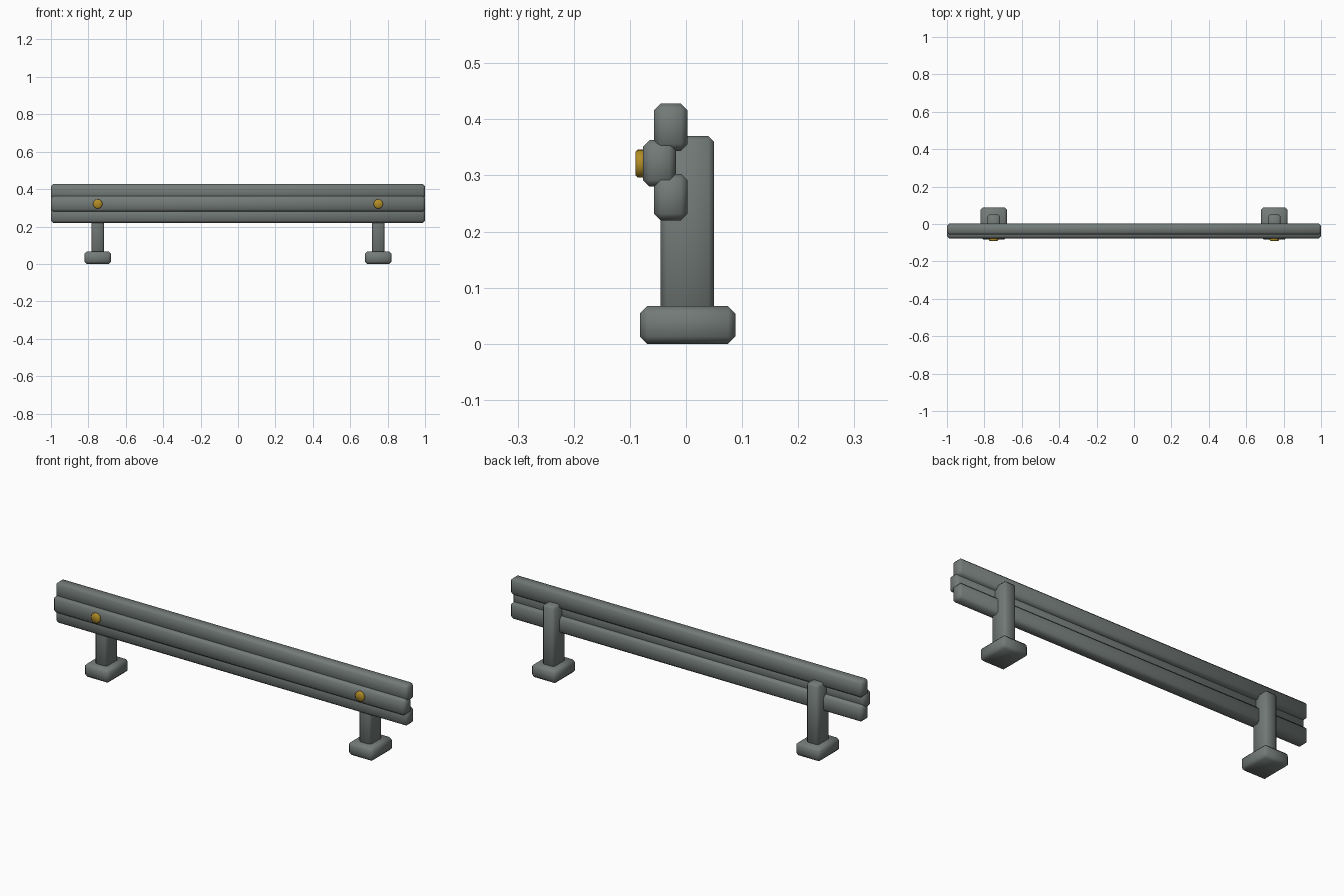
import bpy
import math

cube = bpy.data.objects.get("Cube")
if cube:
    bpy.data.objects.remove(cube, do_unlink=True)


def make_material(name, color):
    mat = bpy.data.materials.new(name)
    mat.use_nodes = True
    mat.diffuse_color = color
    mat.node_tree.nodes["Principled BSDF"].inputs["Base Color"].default_value = color
    return mat


steel = make_material("grey steel", (0.17, 0.195, 0.185, 1))
amber = make_material("amber reflector", (0.45, 0.27, 0.02, 1))


def finish(obj, name, mat, bevel):
    """Name, colour, chamfer and smooth a part."""
    obj.name = name
    obj.data.materials.append(mat)
    bpy.ops.object.transform_apply(location=False, rotation=True, scale=True)
    mod = obj.modifiers.new("chamfer", "BEVEL")
    mod.width = bevel
    mod.segments = 1
    mod.limit_method = "ANGLE"
    mod.angle_limit = math.radians(50)
    bpy.ops.object.modifier_apply(modifier=mod.name)
    bpy.ops.object.shade_smooth_by_angle(angle=math.radians(60))


def block(name, x, y, z, bevel):
    """Chamfered box from its (low, high) extents on each axis."""
    spans = (x, y, z)
    bpy.ops.mesh.primitive_cube_add(size=1, location=[(a + b) / 2 for a, b in spans])
    obj = bpy.context.object
    obj.scale = [b - a for a, b in spans]
    finish(obj, name, steel, bevel)


# Three long rails, the middle one standing forward
block("top_rail", (-1, 1), (-0.057, 0.003), (0.344, 0.428), 0.012)
block("middle_rail", (-1, 1), (-0.077, -0.018), (0.28, 0.363), 0.012)
block("bottom_rail", (-1, 1), (-0.057, 0.003), (0.22, 0.303), 0.012)

# Posts, foot blocks and round reflectors at each end
for side, cx in (("left", 0.75), ("right", -0.75)):
    block(side + "_post", (cx - 0.034, cx + 0.034), (-0.045, 0.05), (0.03, 0.37), 0.01)
    block(side + "_foot", (cx - 0.071, cx + 0.071), (-0.082, 0.088), (0, 0.067), 0.013)
    bpy.ops.mesh.primitive_cylinder_add(
        vertices=16, radius=0.025, depth=0.018,
        location=(cx, -0.081, 0.321), rotation=(math.pi / 2, 0, 0))
    finish(bpy.context.object, side + "_reflector", amber, 0.004)
